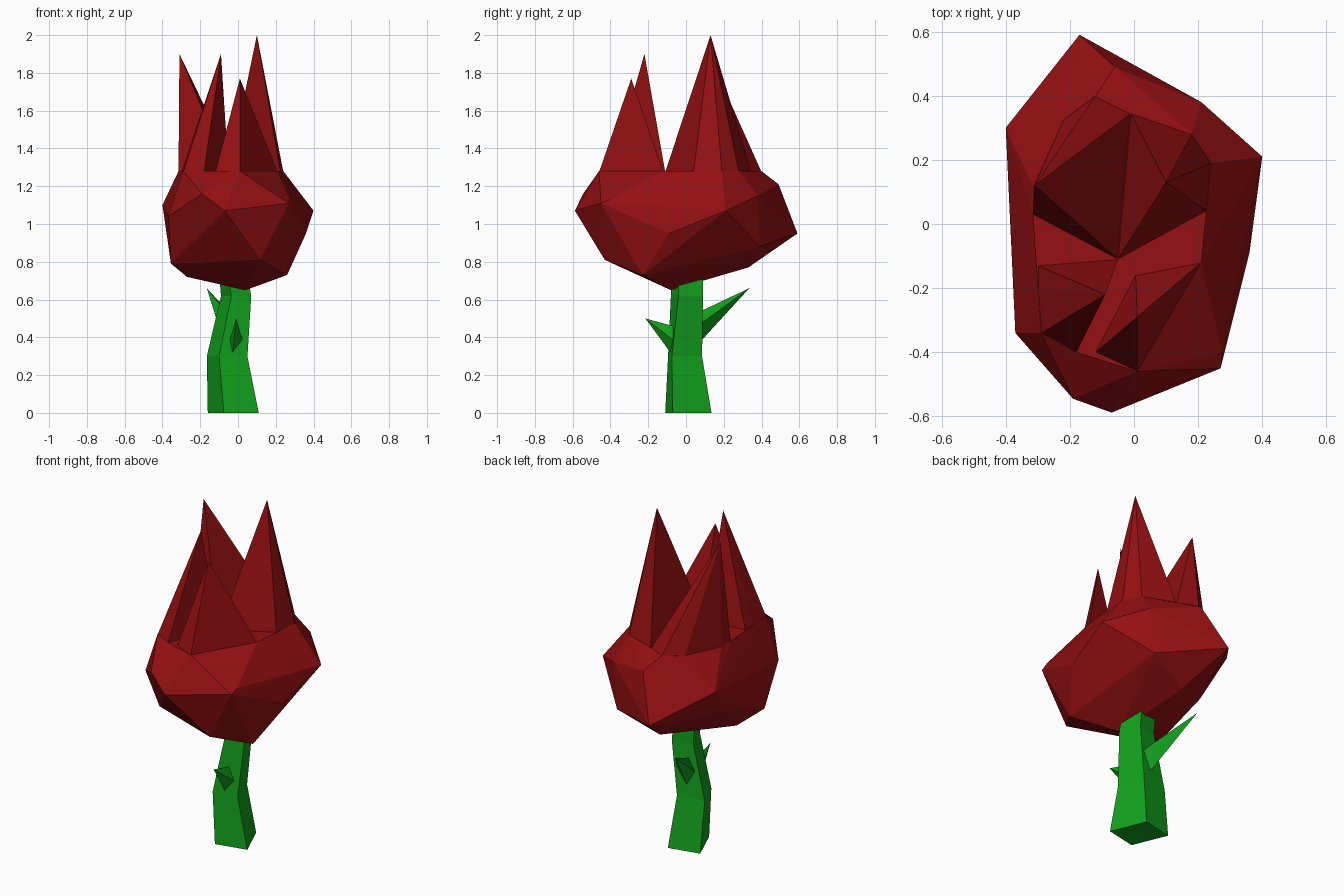
import bpy, bmesh


def material(name, color):
    mat = bpy.data.materials.new(name)
    mat.diffuse_color = color
    return mat


RED = material("petal_red", (0.30, 0.005, 0.006, 1))
GREEN = material("stem_green", (0.006, 0.36, 0.012, 1))


def finish(name, bm, mat):
    bmesh.ops.recalc_face_normals(bm, faces=bm.faces)
    mesh = bpy.data.meshes.new(name)
    bm.to_mesh(mesh)
    bm.free()
    mesh.materials.append(mat)
    obj = bpy.data.objects.new(name, mesh)
    bpy.context.collection.objects.link(obj)


def faceted_hull(name, points, mat):
    """Flat-faced solid wrapped around a few corner points."""
    bm = bmesh.new()
    for p in points:
        bm.verts.new(p)
    bmesh.ops.convex_hull(bm, input=bm.verts[:])
    loose = [v for v in bm.verts if not v.link_faces]
    bmesh.ops.delete(bm, geom=loose, context='VERTS')
    finish(name, bm, mat)


def spike(name, base, tip, mat):
    faceted_hull(name, base + [tip], mat)


RIM = 1.28

# Flower head: flat rim on top, belly and underside corners
rim = [(-0.12, 0.40), (0.18, 0.28), (0.24, 0.19), (0.225, 0.04), (0.21, -0.12),
       (0.01, -0.46), (-0.18, -0.40), (-0.29, -0.34), (-0.315, 0.03),
       (-0.315, 0.12), (-0.22, 0.325)]
belly = [(-0.17, 0.59, 0.95), (-0.40, 0.30, 1.10), (-0.06, 0.49, 1.21),
         (0.21, 0.38, 1.15), (0.40, 0.21, 1.07), (0.36, -0.09, 0.95),
         (0.275, -0.40, 1.13), (0.27, -0.45, 1.11), (-0.07, -0.588, 1.07),
         (-0.19, -0.545, 1.16), (-0.37, -0.34, 1.04)]
underside = [(0.115, -0.43, 0.81), (0.26, -0.23, 0.73), (0.04, -0.08, 0.65),
             (-0.355, -0.23, 0.79), (-0.27, -0.09, 0.72), (-0.36, 0.12, 0.91),
             (-0.06, 0.33, 0.77), (0.18, 0.39, 0.88)]
faceted_hull("flower_head", [(x, y, RIM) for x, y in rim] + belly + underside, RED)

# Pointed petals standing on the rim: (tip, base outline)
petals = {
    "petal_back_left": ((-0.31, 0.12, 1.90),
                        [(-0.315, 0.03), (-0.315, 0.12), (-0.22, 0.325),
                         (-0.12, 0.40), (-0.01, 0.345), (-0.05, -0.11)]),
    "petal_back_right": ((0.10, 0.13, 2.00),
                         [(-0.01, 0.345), (0.18, 0.28), (0.24, 0.19),
                          (0.225, 0.04), (-0.05, -0.11)]),
    "petal_front_left": ((-0.09, -0.22, 1.90),
                         [(-0.05, -0.11), (-0.30, -0.13), (-0.30, -0.205),
                          (-0.29, -0.34), (-0.18, -0.40)]),
    "petal_front_right": ((0.01, -0.29, 1.77),
                          [(0.21, -0.12), (0.005, -0.16), (-0.12, -0.40),
                           (0.01, -0.46)]),
}
for name, (tip, base) in petals.items():
    spike(name, [(x, y, RIM - 0.005) for x, y in base], tip, RED)

# Four-sided bent stem, lofted through rings (front, right, back, left corners)
rings = [
    (0.0, [(-0.075, -0.11), (0.11, -0.07), (0.025, 0.135), (-0.16, 0.095)]),
    (0.30, [(-0.10, -0.095), (0.05, -0.075), (0.0, 0.085), (-0.165, 0.06)]),
    (0.62, [(-0.035, -0.08), (0.07, -0.04), (0.03, 0.09), (-0.09, 0.06)]),
    (0.74, [(-0.06, -0.075), (0.05, -0.04), (0.02, 0.09), (-0.10, 0.06)]),
]
bm = bmesh.new()
loops = [[bm.verts.new((x, y, z)) for x, y in ring] for z, ring in rings]
for a, b in zip(loops, loops[1:]):
    for i in range(4):
        j = (i + 1) % 4
        bm.faces.new((a[i], a[j], b[j], b[i]))
bm.faces.new(loops[0][::-1])
bm.faces.new(loops[-1])
finish("stem", bm, GREEN)

# Thorns rooted inside the stem
spike("back_thorn", [(-0.10, 0.05, 0.45), (-0.06, 0.06, 0.53), (0.01, 0.075, 0.47),
                     (-0.05, 0.06, 0.36)], (-0.165, 0.335, 0.66), GREEN)
spike("front_thorn", [(-0.045, -0.07, 0.38), (0.025, -0.06, 0.38), (-0.015, -0.07, 0.46),
                      (-0.03, -0.075, 0.31)], (-0.01, -0.215, 0.50), GREEN)
